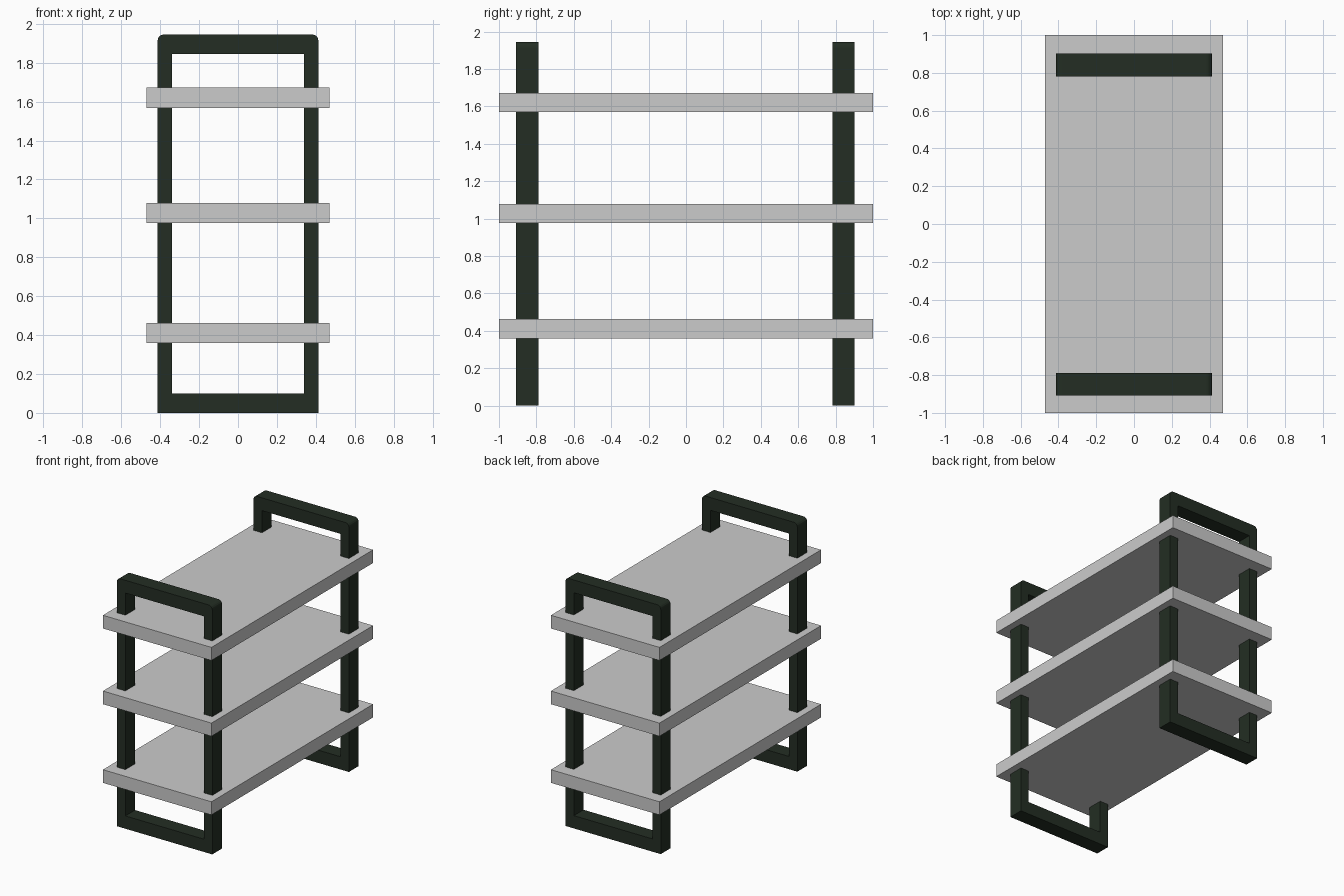
import bpy
import bmesh
from math import sin, cos, pi

cube = bpy.data.objects.get("Cube")
if cube:
    bpy.data.objects.remove(cube, do_unlink=True)


def make_material(name, rgb):
    mat = bpy.data.materials.new(name)
    mat.use_nodes = True
    color = (*rgb, 1)
    mat.diffuse_color = color
    mat.node_tree.nodes["Principled BSDF"].inputs["Base Color"].default_value = color
    return mat


shelf_grey = make_material("shelf light grey", (0.6, 0.6, 0.6))
frame_green = make_material("frame dark green", (0.017, 0.027, 0.017))


def finish(bm, name, mat):
    bmesh.ops.recalc_face_normals(bm, faces=bm.faces)
    mesh = bpy.data.meshes.new(name)
    bm.to_mesh(mesh)
    bm.free()
    mesh.materials.append(mat)
    obj = bpy.data.objects.new(name, mesh)
    bpy.context.collection.objects.link(obj)
    return obj


def make_shelf(name, z):
    bm = bmesh.new()
    bmesh.ops.create_cube(bm, size=1)
    bmesh.ops.scale(bm, vec=(0.94, 2.0, 0.103), verts=bm.verts)
    bmesh.ops.translate(bm, vec=(0, 0, z), verts=bm.verts)
    return finish(bm, name, shelf_grey)


def make_frame(name, y, half_width=0.413, height=1.945, depth=0.12):
    side, rail, radius, steps = 0.073, 0.1, 0.03, 4
    # Outer outline with softly rounded top corners
    outer = [(-half_width, 0), (half_width, 0)]
    for sign, start in ((1, 0), (-1, pi / 2)):
        for i in range(steps + 1):
            a = start + pi / 2 * i / steps
            outer.append((sign * (half_width - radius) + radius * cos(a),
                          height - radius + radius * sin(a)))
    # Inner rectangular opening
    w = half_width - side
    inner = [(-w, rail), (w, rail), (w, height - rail), (-w, height - rail)]

    bm = bmesh.new()
    edges = []
    for loop in (outer, inner):
        verts = [bm.verts.new((x, y - depth / 2, z)) for x, z in loop]
        edges += [bm.edges.new((v, verts[i - 1])) for i, v in enumerate(verts)]
    bmesh.ops.triangle_fill(bm, edges=edges, use_beauty=True, normal=(0, -1, 0))
    # Thicken the flat ring into a solid loop
    result = bmesh.ops.extrude_face_region(bm, geom=bm.faces[:], use_keep_orig=True)
    moved = [g for g in result["geom"] if isinstance(g, bmesh.types.BMVert)]
    bmesh.ops.translate(bm, vec=(0, depth, 0), verts=moved)
    return finish(bm, name, frame_green)


# Three shelves resting through two upright loops
for label, z in (("lower", 0.411), ("middle", 1.027), ("upper", 1.62)):
    make_shelf(label + "_shelf", z)
for label, y in (("front", -0.848), ("back", 0.842)):
    make_frame(label + "_frame", y)
